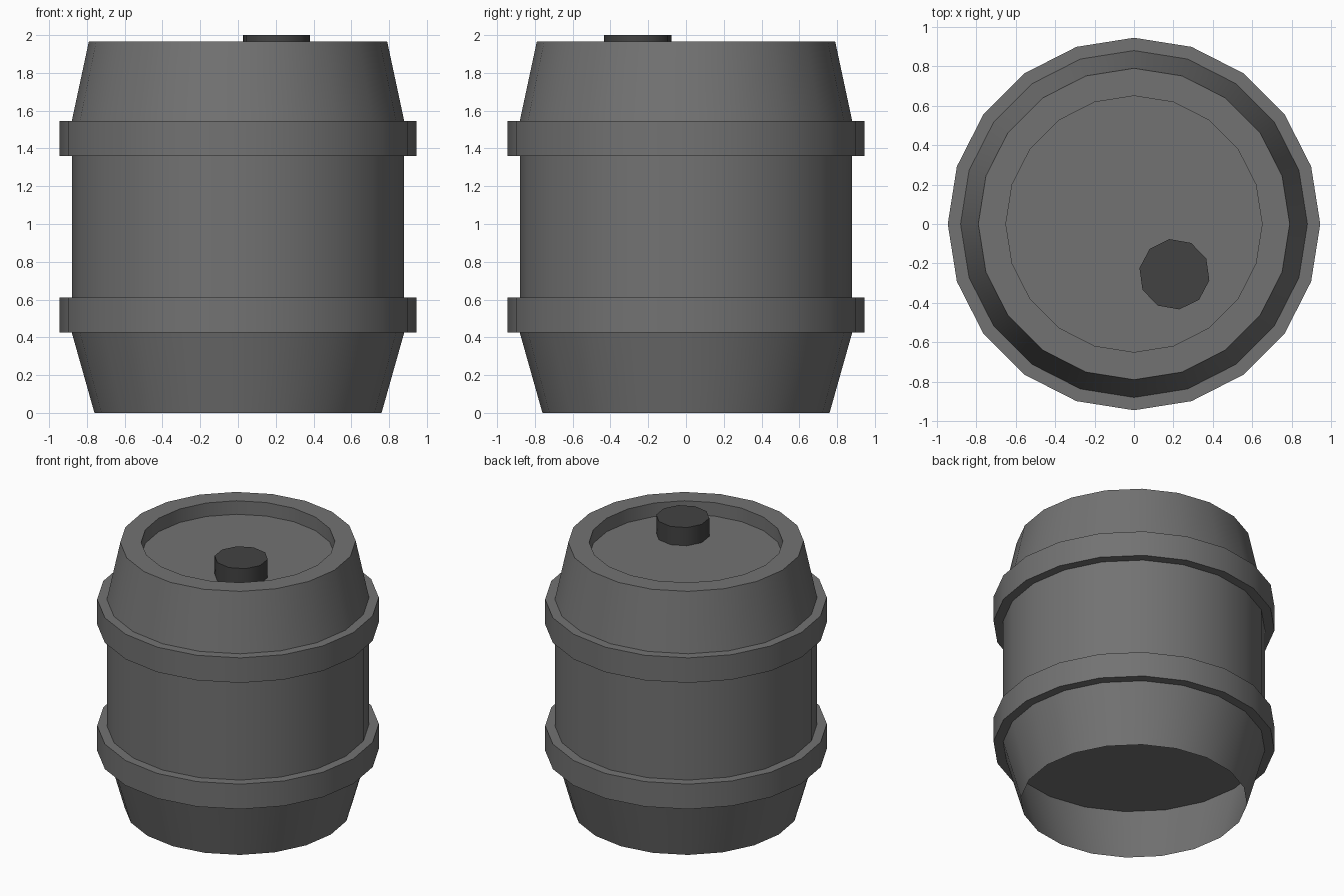
import bpy, bmesh, math

cube = bpy.data.objects.get("Cube")
if cube:
    bpy.data.objects.remove(cube)


def material(name, value):
    mat = bpy.data.materials.new(name)
    mat.use_nodes = True
    colour = (value, value, value, 1)
    mat.diffuse_color = colour
    mat.node_tree.nodes["Principled BSDF"].inputs["Base Color"].default_value = colour
    return mat


steel = material("grey steel", 0.17)
rubber = material("dark rubber", 0.055)


def lathe(name, profile, mat, sides=20, turn=0, centre=(0, 0), cap=False):
    """Revolve (radius, height) points listed from bottom to top; cap fills the last ring."""
    bm = bmesh.new()
    rings = []
    for r, z in profile:
        ring = []
        for i in range(sides):
            a = math.radians(turn) + math.tau * i / sides
            ring.append(bm.verts.new((r * math.cos(a), r * math.sin(a), z)))
        rings.append(ring)
    for low, high in zip(rings, rings[1:]):
        for i in range(sides):
            j = (i + 1) % sides
            bm.faces.new((low[i], low[j], high[j], high[i]))
    if cap:
        bm.faces.new(rings[-1])
    mesh = bpy.data.meshes.new(name)
    bm.to_mesh(mesh)
    bm.free()
    mesh.materials.append(mat)
    obj = bpy.data.objects.new(name, mesh)
    obj.location = (*centre, 0)
    bpy.context.collection.objects.link(obj)
    bpy.ops.object.select_all(action="DESELECT")
    obj.select_set(True)
    bpy.context.view_layer.objects.active = obj
    bpy.ops.object.shade_smooth_by_angle(angle=math.radians(40))
    return obj


LOW, HIGH, BELLY = 0.425, 1.545, 0.88

# Barrel wall: open skirt, straight belly, tapered shoulder with a recessed lid
lathe("lower_skirt", [(0.76, 0), (BELLY, LOW)], steel)
lathe("belly", [(BELLY, LOW), (BELLY, HIGH)], steel)
lathe("shoulder_and_lid",
      [(BELLY, HIGH), (0.79, 1.965), (0.65, 1.965), (0.65, 1.865)], steel, cap=True)

# Underside plate, set up inside the skirt
underside = lathe("underside", [(BELLY, LOW)], steel, cap=True)
underside.data.flip_normals()

# Raised hoops
for name, z in (("lower_hoop", LOW), ("upper_hoop", HIGH - 0.185)):
    top = z + 0.185
    lathe(name, [(BELLY, z), (0.945, z), (0.945, top), (BELLY, top)], steel)

# Bung standing on the lid
lathe("bung", [(0.18, 1.865), (0.18, 2.0)], rubber, sides=10, turn=26,
      centre=(0.205, -0.255), cap=True)
